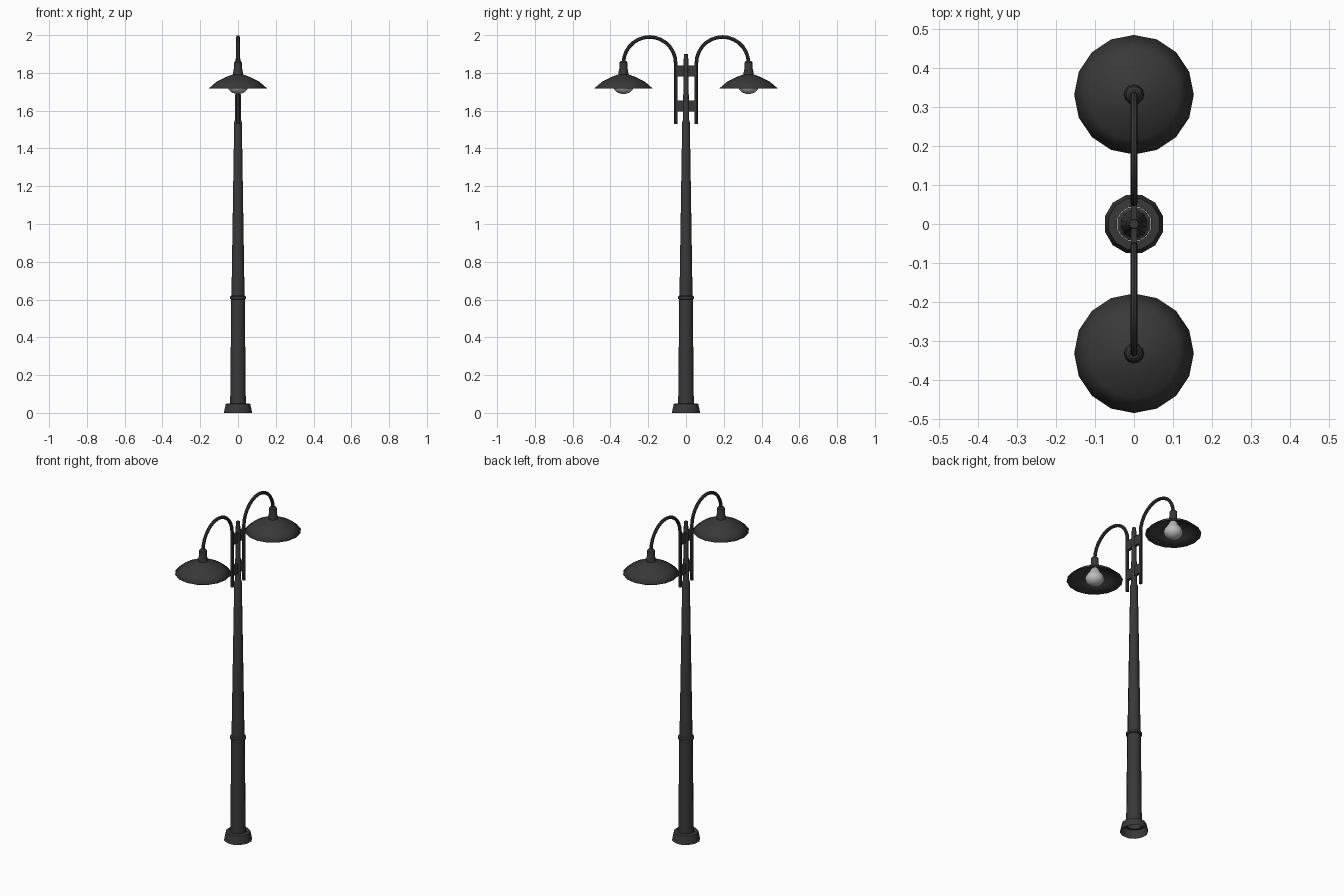
import bpy, math
from mathutils import Vector

if "Cube" in bpy.data.objects:
    bpy.data.objects.remove(bpy.data.objects["Cube"])


def material(name, c):
    m = bpy.data.materials.new(name)
    m.diffuse_color = (c, c, c, 1)
    m.use_nodes = True
    m.node_tree.nodes["Principled BSDF"].inputs["Base Color"].default_value = m.diffuse_color
    return m


DARK = material("dark_metal", 0.04)
GLASS = material("frosted_glass", 0.5)


def make(name, verts, faces, mat, smooth=True):
    me = bpy.data.meshes.new(name)
    me.from_pydata(verts, [], faces)
    me.materials.append(mat)
    ob = bpy.data.objects.new(name, me)
    bpy.context.collection.objects.link(ob)
    bpy.context.view_layer.objects.active = ob
    ob.select_set(True)
    if smooth:
        bpy.ops.object.shade_smooth_by_angle(angle=math.radians(35))
    ob.select_set(False)
    return ob


def rings(loops, cap_start, cap_end):
    # Skin a list of equal-length vertex loops
    n = len(loops[0])
    verts = [v for loop in loops for v in loop]
    faces = [(i * n + j, i * n + (j + 1) % n, (i + 1) * n + (j + 1) % n, (i + 1) * n + j)
             for i in range(len(loops) - 1) for j in range(n)]
    if cap_start:
        faces.append(tuple(reversed(range(n))))
    if cap_end:
        faces.append(tuple(range(len(verts) - n, len(verts))))
    return verts, faces


def lathe(name, profile, n, y=0, mat=DARK, cap_start=False, cap_end=False, phase=0.0):
    # Profile runs bottom to top as (radius, height)
    loops = [[(r * math.cos(2 * math.pi * (j + phase) / n),
               y + r * math.sin(2 * math.pi * (j + phase) / n), z) for j in range(n)]
             for r, z in profile]
    return make(name, *rings(loops, cap_start, cap_end), mat)


def arm(name, side, r=0.0095, n=8):
    # Straight stem followed by a half-circle hook, in the YZ plane
    cy, cz, rad = 0.193, 1.852, 0.138
    path = [(0.055, 1.53, 0.0)]
    path += [(cy - rad * math.cos(a), cz + rad * math.sin(a), a)
             for a in (math.pi * i / 14 for i in range(15))]
    loops = []
    for y, z, a in path:
        out = Vector((0, -math.cos(a) * side, math.sin(a)))
        c = Vector((0, y * side, z))
        loops.append([tuple(c + r * (math.cos(t) * out + math.sin(t) * side * Vector((1, 0, 0))))
                      for t in (2 * math.pi * j / n for j in range(n))])
    return make(name, *rings(loops, True, True), DARK)


# Base and tapered pole
lathe("base", [(0.077, 0), (0.075, 0.012), (0.067, 0.048), (0.045, 0.05)], 12, phase=0.5)
lathe("pole_lower", [(0.043, 0.04), (0.037, 0.61)], 12, phase=0.5)
lathe("collar", [(0.036, 0.60), (0.044, 0.604), (0.044, 0.616), (0.034, 0.622)], 12, phase=0.5)
lathe("pole_upper", [(0.036, 0.61), (0.021, 1.54), (0.017, 1.55), (0.012, 1.9)],
      12, cap_end=True, phase=0.5)

# Brackets clamping the arms to the pole
for label, z in (("lower", 1.625), ("upper", 1.81)):
    bpy.ops.mesh.primitive_cube_add(size=1, location=(0, 0, z))
    b = bpy.context.object
    b.name = label + "_bracket"
    b.scale = (0.016, 0.1, 0.058)
    b.data.materials.append(DARK)

# Two mirrored arms, each with socket, shade and bulb
for side, label in ((1, "back"), (-1, "front")):
    y = 0.331 * side
    arm(label + "_arm", side)
    lathe(label + "_socket", [(0.026, 1.785), (0.025, 1.81), (0.021, 1.825),
                              (0.021, 1.855), (0.013, 1.864)], 12, y, cap_end=True)
    shade = lathe(label + "_shade", [(0.153, 1.719), (0.115, 1.752), (0.065, 1.778),
                                     (0.024, 1.793)], 16, y, cap_end=True)
    mod = shade.modifiers.new("thickness", 'SOLIDIFY')
    mod.thickness = 0.003
    mod.offset = -1
    lathe(label + "_bulb", [(0.012, 1.689), (0.035, 1.697), (0.049, 1.713), (0.053, 1.728),
                            (0.046, 1.748), (0.03, 1.77), (0.022, 1.787)],
          12, y, GLASS, True, True)
